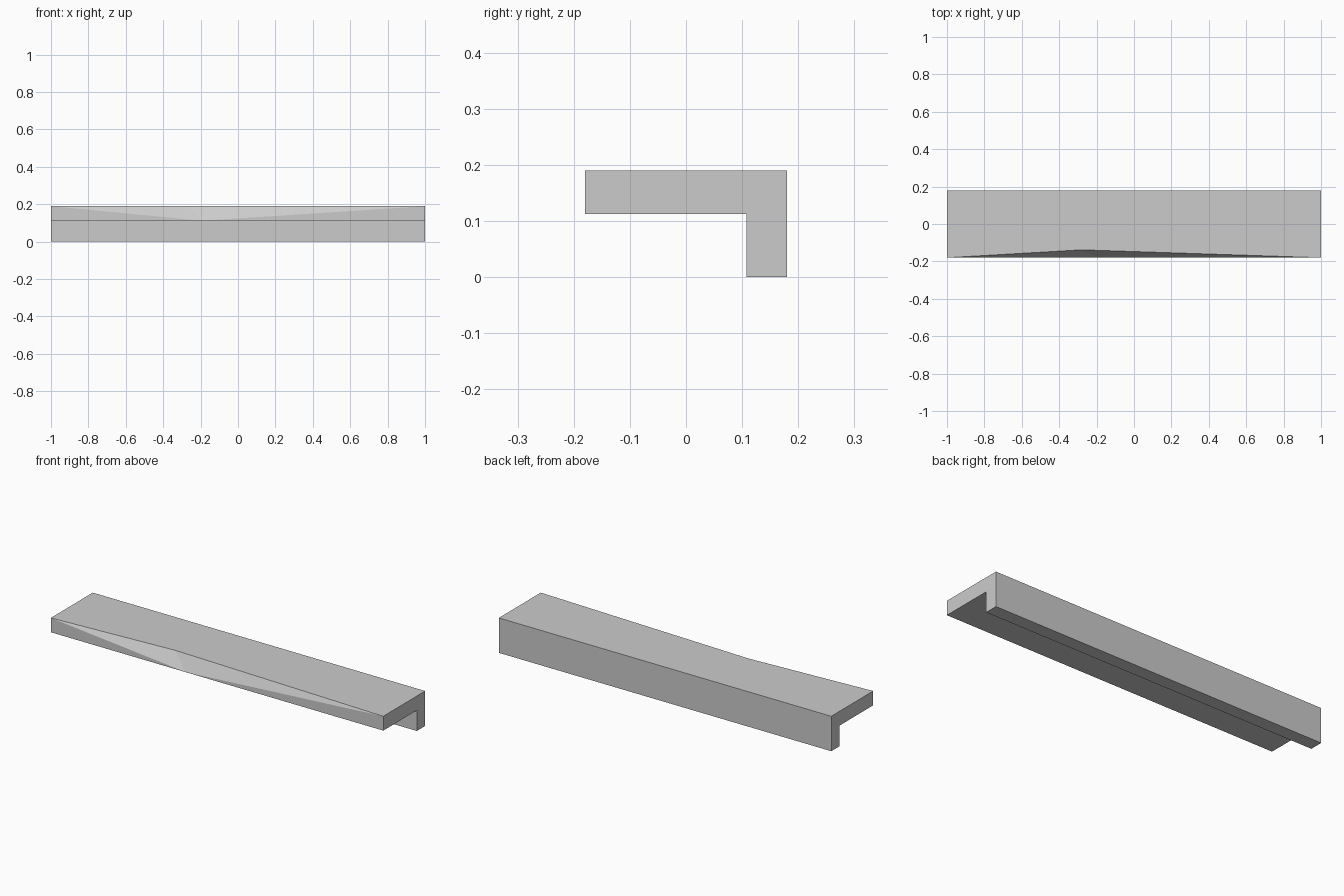
import bpy
import bmesh
from mathutils import Vector

cube = bpy.data.objects.get("Cube")
if cube:
    bpy.data.objects.remove(cube, do_unlink=True)

# Plain grey material
grey = bpy.data.materials.new("plain_grey")
grey.use_nodes = True
colour = (0.6, 0.6, 0.6, 1)
grey.diffuse_color = colour
grey.node_tree.nodes["Principled BSDF"].inputs["Base Color"].default_value = colour

# L-shaped section (y, z): flat shelf with a lip hanging down at the back
FRONT, BACK, LIP = -0.18, 0.18, 0.108
TOP, UNDER = 0.19, 0.112
section = [(FRONT, UNDER), (LIP, UNDER), (LIP, 0), (BACK, 0), (BACK, TOP), (FRONT, TOP)]

bm = bmesh.new()
end = bm.faces.new([bm.verts.new((-1, y, z)) for y, z in section])
extruded = bmesh.ops.extrude_face_region(bm, geom=[end], use_keep_orig=True)
far_verts = [v for v in extruded["geom"] if isinstance(v, bmesh.types.BMVert)]
bmesh.ops.translate(bm, verts=far_verts, vec=(2, 0, 0))


def corner(x, z):
    """Front corner vertex nearest the given x and z."""
    return min(bm.verts, key=lambda v: (v.co - Vector((x, FRONT, z))).length)


def split_front_edge(z, x):
    """Add a point at x on the long front edge at height z."""
    left, right = corner(-1, z), corner(1, z)
    edge = bm.edges.get((left, right))
    return bmesh.utils.edge_split(edge, left, (x + 1) / 2)[1]


def crease(a, b):
    """Cut the front face from point a to point b."""
    face = next(f for f in a.link_faces if b in f.verts
                and all(abs(v.co.y - FRONT) < 1e-5 for v in f.verts))
    bmesh.utils.face_split(face, a, b)


# Worn front edge: crease the front, then push the top point inward
notch = split_front_edge(TOP, -0.28)
foot = split_front_edge(UNDER, -0.19)
crease(corner(-1, TOP), foot)
crease(corner(1, TOP), foot)
crease(notch, foot)
notch.co.y = -0.138

bmesh.ops.recalc_face_normals(bm, faces=bm.faces)
mesh = bpy.data.meshes.new("ledge")
bm.to_mesh(mesh)
bm.free()
mesh.materials.append(grey)
bpy.context.collection.objects.link(bpy.data.objects.new("ledge", mesh))
